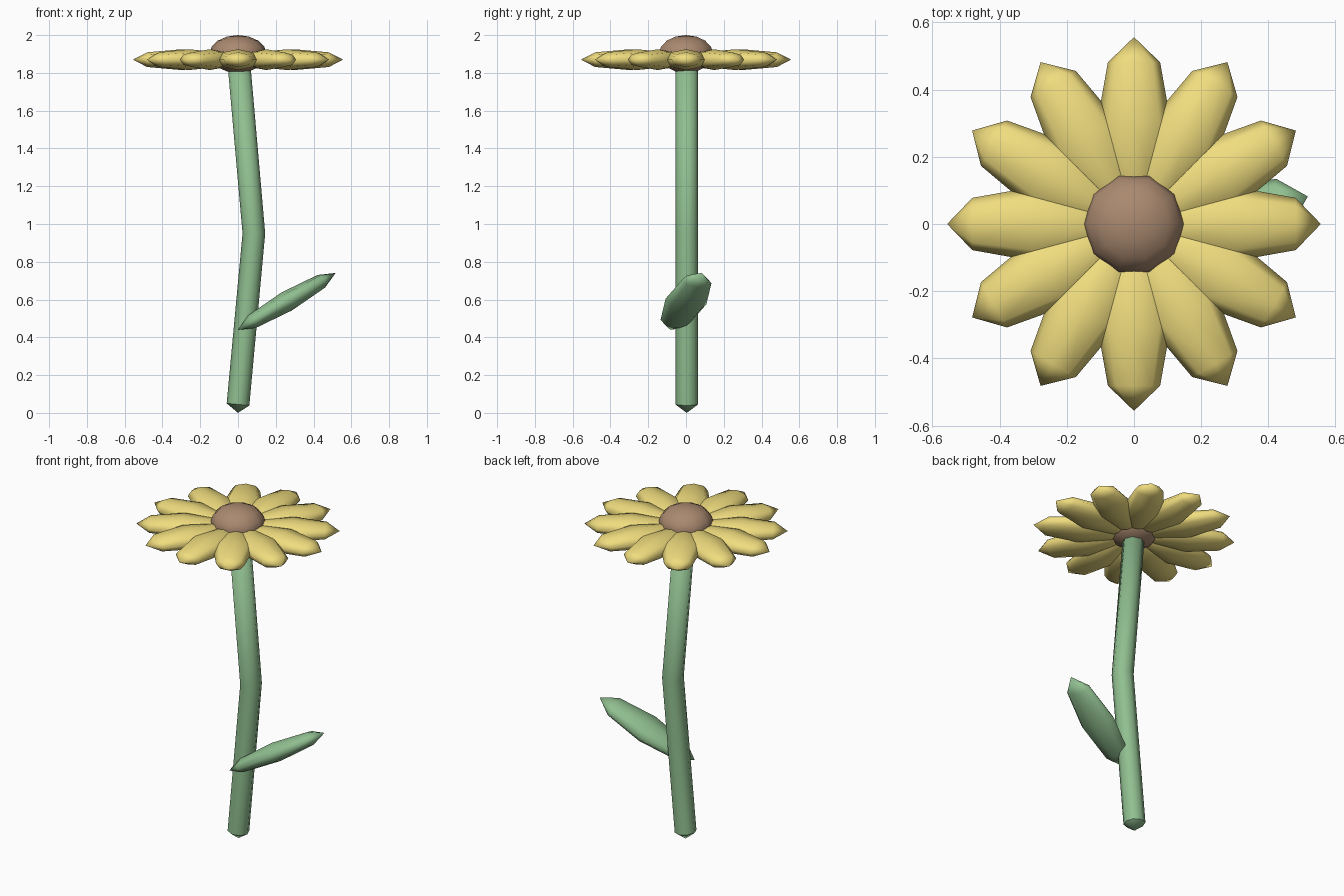
import bpy, bmesh, math
from mathutils import Matrix, Vector

if "Cube" in bpy.data.objects:
    bpy.data.objects.remove(bpy.data.objects["Cube"])


def material(name, color):
    m = bpy.data.materials.new(name)
    m.diffuse_color = (*color, 1)
    m.use_nodes = True
    m.node_tree.nodes["Principled BSDF"].inputs["Base Color"].default_value = m.diffuse_color
    return m


YELLOW = material("petal_yellow", (0.87, 0.72, 0.21))
BROWN = material("disc_brown", (0.40, 0.25, 0.16))
GREEN = material("leaf_green", (0.28, 0.52, 0.28))


def finish(name, bm, mat):
    bmesh.ops.recalc_face_normals(bm, faces=bm.faces)
    me = bpy.data.meshes.new(name)
    bm.to_mesh(me)
    bm.free()
    ob = bpy.data.objects.new(name, me)
    bpy.context.collection.objects.link(ob)
    me.materials.append(mat)
    for p in me.polygons:
        p.use_smooth = True
    return ob


def ellipsoid(name, mat, matrix, radii, segments, rings):
    """Low-poly sphere, poles on local z, stretched by radii and placed by matrix."""
    bm = bmesh.new()
    bmesh.ops.create_uvsphere(bm, u_segments=segments, v_segments=rings, radius=1)
    bm.transform(matrix @ Matrix.Diagonal((*radii, 1)))
    return finish(name, bm, mat)


def frame(center, along, side):
    """Local z runs along the part, local x is its width."""
    z = Vector(along).normalized()
    x = Vector(side)
    x = (x - z * x.dot(z)).normalized()
    y = z.cross(x)
    m = Matrix((x, y, z)).transposed().to_4x4()
    m.translation = Vector(center)
    return m


# Petals: twelve flattened, pointed spheres around the disc
for i in range(12):
    a = i * math.tau / 12
    d = Vector((math.cos(a), math.sin(a), 0))
    side = (-d.y, d.x, 0)
    ellipsoid(f"petal_{i + 1}", YELLOW, frame(d * 0.30 + Vector((0, 0, 1.87)), d, side),
              (0.11, 0.055, 0.256), 8, 4)

# Seed disc: ten-sided squashed sphere
ellipsoid("seed_disc", BROWN,
          Matrix.Translation((0, 0, 1.9)) @ Matrix.Rotation(math.radians(18), 4, 'Z'),
          (0.151, 0.151, 0.1), 10, 8)

# Leaf: flat stretched sphere leaning up and out from the stem
slope = Vector((0.864, 0, 0.503))
leaf_axis = slope * 0.3 + Vector((0, 0.082, 0))
leaf_side = Vector((0, 0.3, 0)) - slope * 0.082
ellipsoid("leaf", GREEN, frame((0.258, 0, 0.59), leaf_axis, leaf_side),
          (0.112, 0.055, leaf_axis.length), 8, 4)

# Stem: bent tube with a shallow cone at the bottom
SIDES, R = 8, 0.06
bm = bmesh.new()
loops = []
for x, z, tilt in ((0, 0.045, 0.09), (0.084, 0.95, 0), (0.004, 1.86, -0.09)):
    loop = []
    for k in range(SIDES):
        a = k * math.tau / SIDES
        dx = R * math.cos(a)
        loop.append(bm.verts.new((x + dx, 0.004 + R * math.sin(a), z - dx * tilt)))
    loops.append(loop)
tip = bm.verts.new((0, 0.004, 0))
for k in range(SIDES):
    n = (k + 1) % SIDES
    for lo, hi in zip(loops, loops[1:]):
        bm.faces.new((lo[k], lo[n], hi[n], hi[k]))
    bm.faces.new((tip, loops[0][n], loops[0][k]))
bm.faces.new(loops[-1])
stem = finish("stem", bm, GREEN)
for e in stem.data.edges:
    zs = [stem.data.vertices[v].co.z for v in e.vertices]
    e.use_edge_sharp = 0.02 < min(zs) and max(zs) < 0.1
